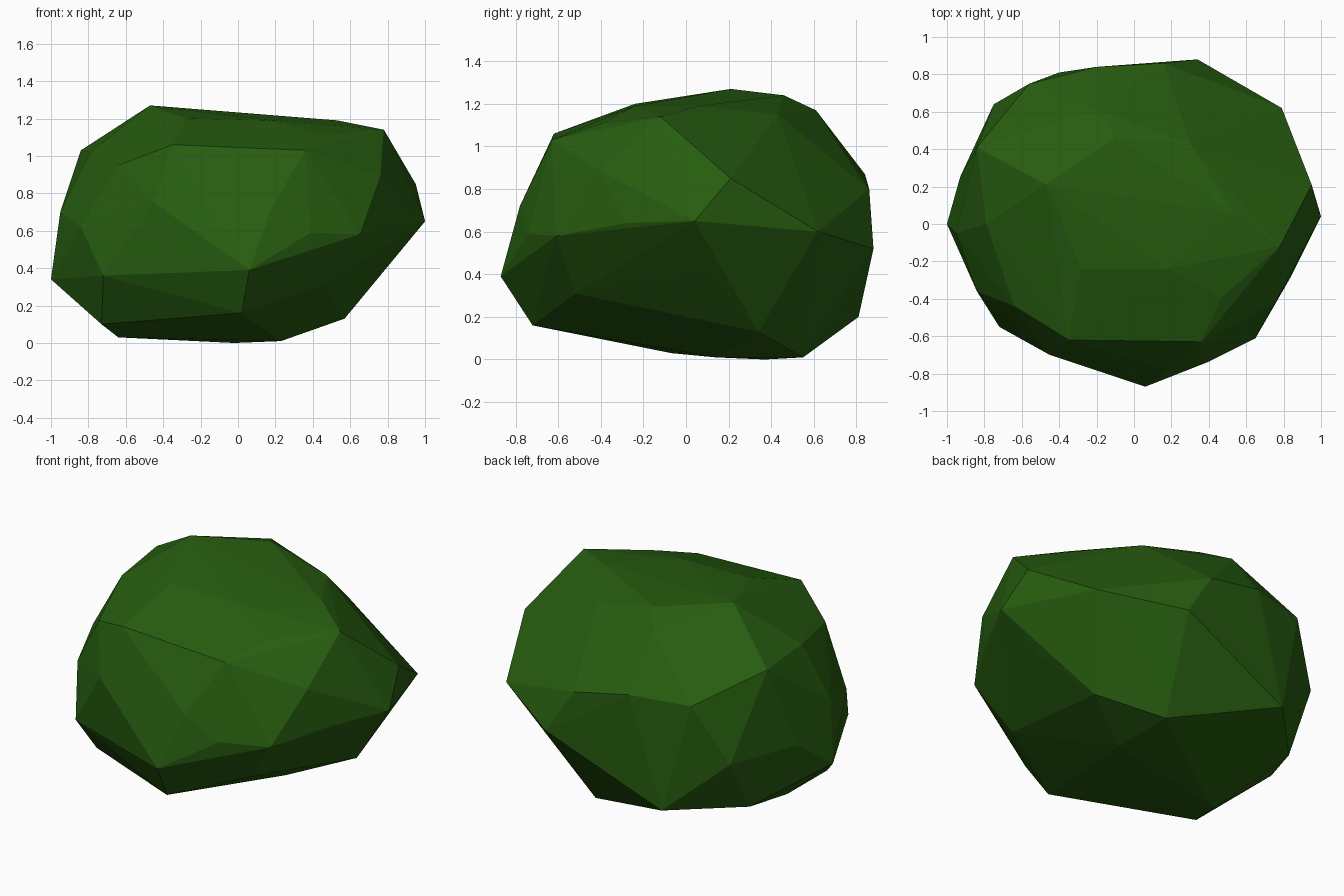
import bpy
import bmesh
from mathutils import Vector

# Remove only the default cube
default_cube = bpy.data.objects.get("Cube")
if default_cube:
    bpy.data.objects.remove(default_cube, do_unlink=True)


def make_material(name, colour):
    """Create one plain flat-coloured material."""
    material = bpy.data.materials.new(name)
    material.use_nodes = True
    material.diffuse_color = colour
    shader = material.node_tree.nodes["Principled BSDF"]
    shader.inputs["Base Color"].default_value = colour
    shader.inputs["Roughness"].default_value = 1
    return material


def make_faceted_clump(name, bands, material):
    """Stretch a low-poly skin around the corner points of all bands."""
    bm = bmesh.new()
    for band in bands:
        for corner in band:
            bm.verts.new(Vector(corner))
    hull = bmesh.ops.convex_hull(bm, input=bm.verts[:])

    # Drop corners that ended up inside the skin
    inside = [item for item in hull["geom_interior"]
              if isinstance(item, bmesh.types.BMVert)]
    bmesh.ops.delete(bm, geom=inside, context="VERTS")
    bmesh.ops.recalc_face_normals(bm, faces=bm.faces[:])
    for face in bm.faces:
        face.smooth = False

    mesh = bpy.data.meshes.new(name)
    bm.to_mesh(mesh)
    bm.free()
    mesh.materials.append(material)
    clump = bpy.data.objects.new(name, mesh)
    bpy.context.collection.objects.link(clump)
    return clump


# Flattened top of the foliage
crown = [
    (-.47, .21, 1.27), (-.1, .46, 1.24), (-.28, -.24, 1.2), (.18, -.24, 1.19),
    (.53, .06, 1.19), (.78, -.12, 1.14), (.47, -.39, 1.11), (.3, .43, 1.15),
    (-.2, .61, 1.17), (-.35, -.62, 1.06), (.36, -.63, 1.03),
]

# Sloping shoulder below the crown
shoulder = [
    (-.84, .41, 1.03), (-.79, 0, 1.02), (-.64, -.44, .95), (-.56, .75, .86),
    (-.2, .84, .87), (.16, .86, .8), (.95, .21, .85), (.76, -.41, .89),
    (-.45, -.7, .75), (.18, -.78, .72), (-.95, -.05, .7), (-.84, -.36, .62),
]

# Widest part all the way round
belly = [
    (1, .04, .65), (.84, -.28, .64), (.79, .62, .6), (.65, -.61, .58),
    (.39, -.74, .59), (.34, .88, .52), (-.93, .25, .53), (-.75, .64, .51),
    (.06, -.87, .39), (-.72, -.55, .36), (-1, 0, .34), (.78, .1, .41),
]

# Tucked-in base that rests on the ground
base = [
    (-.4, .81, .2), (-.75, .45, .18), (.02, -.72, .16), (.45, -.52, .31),
    (.57, .34, .13), (-.73, -.33, .1), (-.64, -.07, .03), (.23, .55, .01),
    (-.02, .37, 0), (.23, .14, .01),
]

leaf_green = make_material("leaf_green", (.02, .11, .005, 1))
make_faceted_clump("bush_foliage", (crown, shoulder, belly, base), leaf_green)
